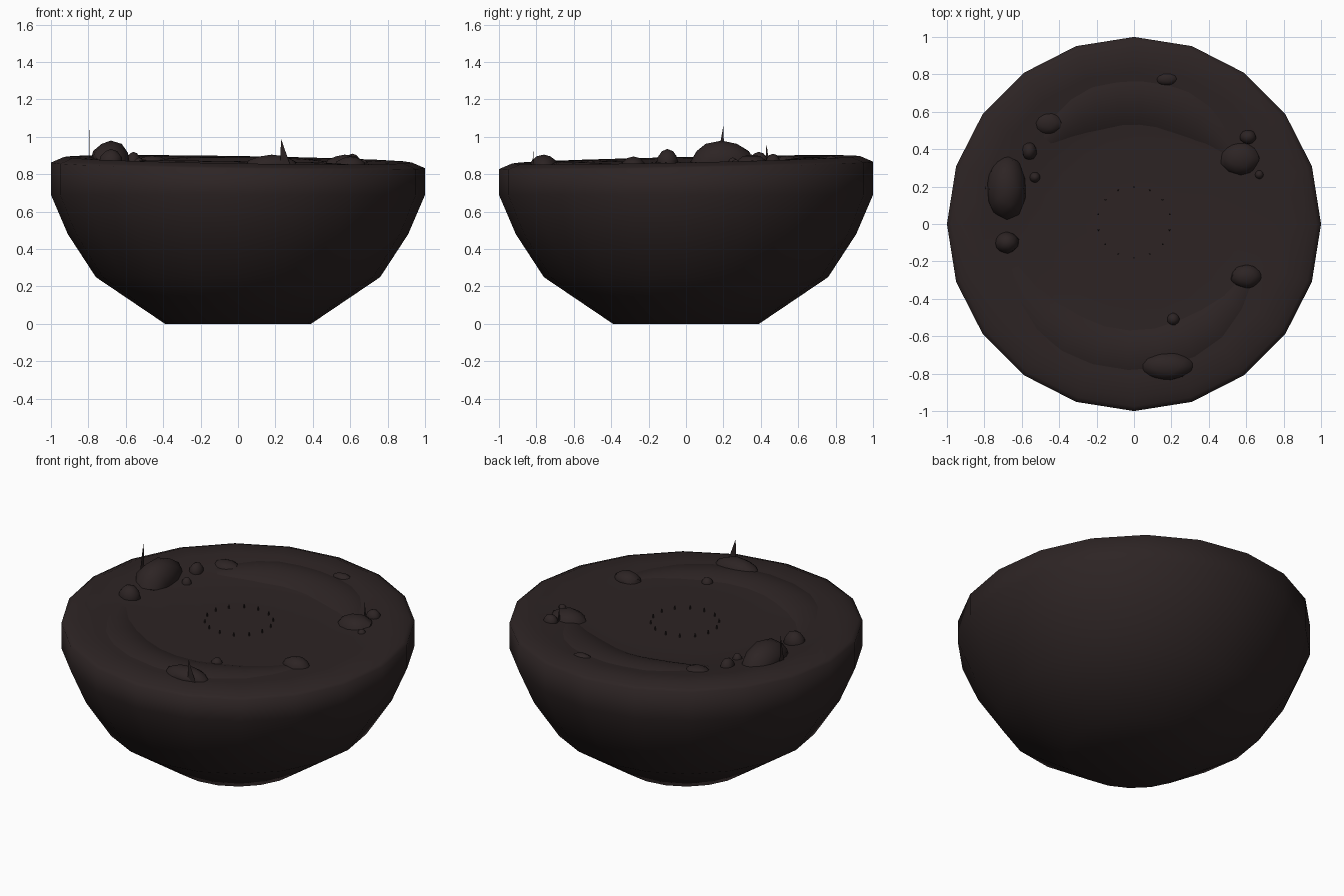
import bpy, bmesh, math, random
from mathutils import Vector, noise

if "Cube" in bpy.data.objects:
    bpy.data.objects.remove(bpy.data.objects["Cube"])

random.seed(4)
SEG = 20


def material(name, rgb):
    m = bpy.data.materials.new(name)
    m.diffuse_color = (*rgb, 1)
    m.use_nodes = True
    m.node_tree.nodes["Principled BSDF"].inputs["Base Color"].default_value = m.diffuse_color
    return m


SOIL = material("dark soil", (0.026, 0.0175, 0.0175))


def finish(bm, name, angle=None):
    bmesh.ops.recalc_face_normals(bm, faces=bm.faces)
    me = bpy.data.meshes.new(name)
    bm.to_mesh(me)
    bm.free()
    ob = bpy.data.objects.new(name, me)
    bpy.context.collection.objects.link(ob)
    me.materials.append(SOIL)
    if angle:
        bpy.ops.object.select_all(action='DESELECT')
        bpy.context.view_layer.objects.active = ob
        ob.select_set(True)
        bpy.ops.object.shade_smooth_by_angle(angle=math.radians(angle))
    return ob


def ground(r, a):
    """Height of the uneven top surface: raised rim, lower flat centre."""
    rim = 0.8475 - 0.015 * math.cos(a) + 0.02 * math.sin(a)
    if r > 0.93:
        return rim + 0.03 * (1 - r) / 0.07
    t = min(1, max(0, (r - 0.45) / 0.48))
    t = t * t * (3 - 2 * t)
    return 0.843 * (1 - t) + (rim + 0.03) * t


def ground_xy(x, y):
    return ground(math.hypot(x, y), math.atan2(y, x))


# rounded bowl with the uneven top
bm = bmesh.new()
rows = [(0.39, 0), (0.76, 0.25), (0.91, 0.48), (1.0, 0.69)]
rows += [(r, None) for r in (1.0, 0.975, 0.93, 0.82, 0.7, 0.58, 0.45, 0.2)]
rings = []
for r, z in rows:
    ring = []
    for i in range(SEG):
        a = math.tau * i / SEG
        h = ground(r, a) if z is None else z
        ring.append(bm.verts.new((r * math.cos(a), r * math.sin(a), h)))
    rings.append(ring)
for lo, hi in zip(rings, rings[1:]):
    for i in range(SEG):
        j = (i + 1) % SEG
        bm.faces.new((lo[i], lo[j], hi[j], hi[i]))
bm.faces.new(rings[0])
bm.faces.new(rings[-1])
finish(bm, "earth_bowl", 75)


# curved low mounds lying on the top
def mound(name, a0, a1, r_in, r_out, height, steps=10, cuts=8):
    bm = bmesh.new()
    prev = None
    for s in range(steps + 1):
        t = s / steps
        a = math.radians(a0 + (a1 - a0) * t)
        taper = min(1, 0.45 + 2.2 * min(t, 1 - t))
        mid, half = (r_in + r_out) / 2, (r_out - r_in) / 2 * taper
        row = []
        for c in range(cuts + 1):
            u = -1 + 2 * c / cuts
            r = mid + half * u
            z = ground(r, a) - 0.012 + (height + 0.012) * taper * (1 - u * u)
            row.append(bm.verts.new((r * math.cos(a), r * math.sin(a), z)))
        if prev:
            for c in range(cuts):
                bm.faces.new((prev[c], prev[c + 1], row[c + 1], row[c]))
        prev = row
    finish(bm, name, 60)


mound("front_mound", 200, 335, 0.54, 0.81, 0.02)
mound("back_mound", 38, 136, 0.5, 0.79, 0.025)

# scattered stones: x, y, half width, half depth, top height
STONES = [
    (-0.68, 0.19, 0.11, 0.17, 0.98), (-0.68, -0.10, 0.065, 0.06, 0.935),
    (-0.56, 0.39, 0.04, 0.05, 0.92), (-0.53, 0.25, 0.03, 0.03, 0.89),
    (-0.46, 0.54, 0.08, 0.06, 0.90), (0.175, 0.775, 0.06, 0.035, 0.90),
    (0.57, 0.35, 0.11, 0.09, 0.905), (0.61, 0.465, 0.045, 0.04, 0.91),
    (0.67, 0.265, 0.025, 0.025, 0.88), (0.60, -0.28, 0.085, 0.065, 0.895),
    (0.21, -0.51, 0.035, 0.035, 0.875), (0.18, -0.76, 0.145, 0.075, 0.905)]
for n, (x, y, rx, ry, top) in enumerate(STONES):
    bm = bmesh.new()
    bmesh.ops.create_icosphere(bm, subdivisions=2, radius=1)
    base = ground_xy(x, y) - 0.01
    for v in bm.verts:
        k = 1 + 0.12 * noise.noise(v.co * 1.3 + Vector((n * 3.7, 0, 0)))
        zf = 1 if v.co.z > 0 else 0.4
        v.co = Vector((x + v.co.x * rx * k, y + v.co.y * ry * k,
                       base + v.co.z * (top - base) * zf))
    finish(bm, "stone_%d" % (n + 1), 35)

# thin upright shards, each a flat blade
SHARDS = [((-0.795, 0.165), (-0.79, 0.205), (-0.793, 0.20, 1.06)),
          ((0.225, -0.82), (0.285, -0.815), (0.23, -0.818, 0.99)),
          ((0.573, 0.425), (0.575, 0.447), (0.574, 0.43, 0.965))]
for n, (a, b, tip) in enumerate(SHARDS):
    bm = bmesh.new()
    p = [bm.verts.new((*q, ground_xy(*q) - 0.02)) for q in (a, b)]
    bm.faces.new((p[0], p[1], bm.verts.new(tip)))
    finish(bm, "shard_%d" % (n + 1))

# ring of tiny pegs around the centre
for n in range(14):
    a = math.tau * (n + 0.5) / 14
    bm = bmesh.new()
    bmesh.ops.create_cone(bm, cap_ends=True, segments=5, radius1=0.005,
                          radius2=0.004, depth=0.03)
    bmesh.ops.translate(bm, verts=bm.verts,
                        vec=(0.195 * math.cos(a), 0.01 + 0.19 * math.sin(a), 0.85))
    finish(bm, "peg_%d" % (n + 1))
